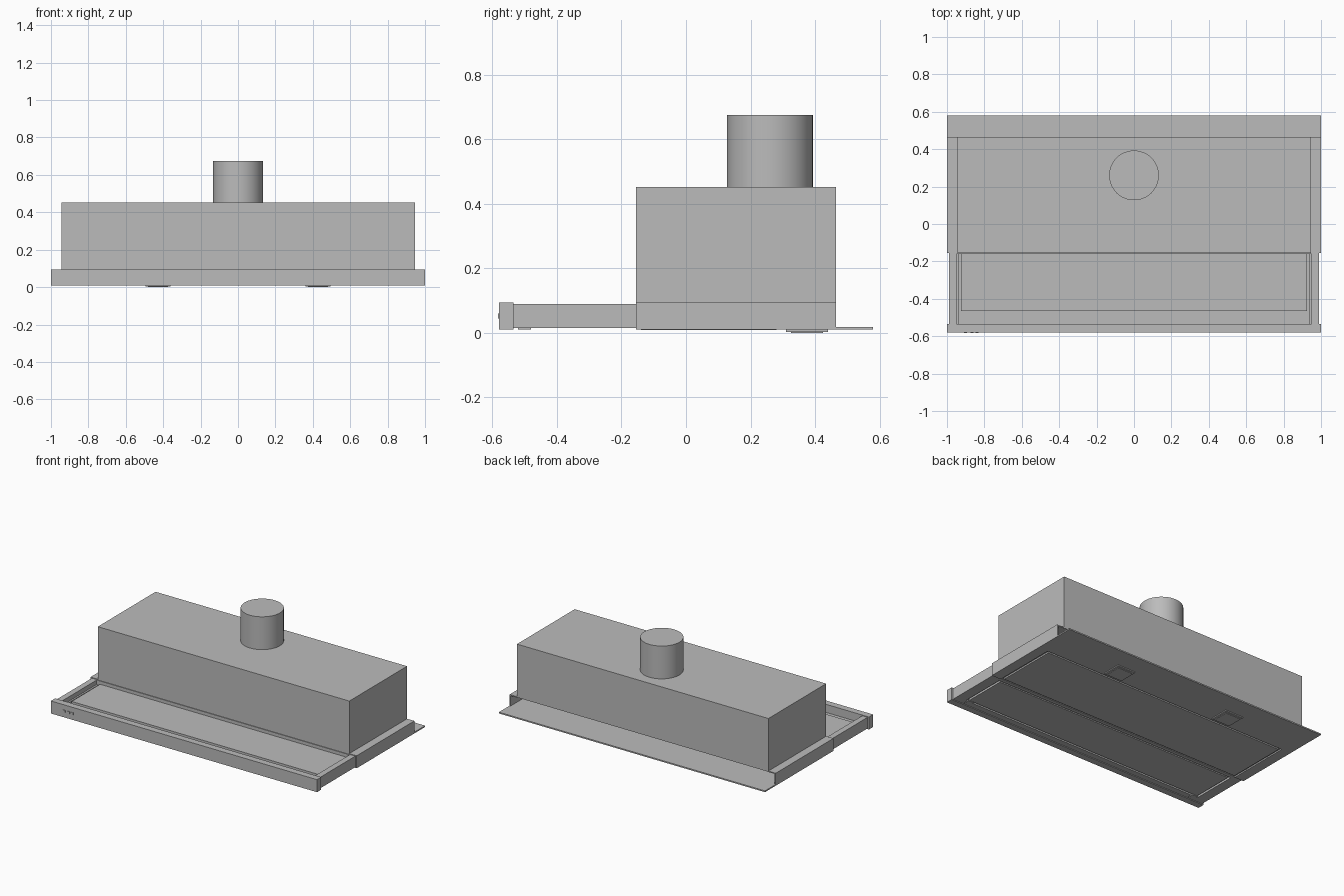
import bpy
import bmesh

cube = bpy.data.objects.get("Cube")
if cube:
    bpy.data.objects.remove(cube, do_unlink=True)

steel = bpy.data.materials.new("brushed grey steel")
steel.use_nodes = True
GREY = (0.5, 0.5, 0.5, 1)
steel.diffuse_color = GREY
steel.node_tree.nodes["Principled BSDF"].inputs["Base Color"].default_value = GREY


def finish(name, bm):
    mesh = bpy.data.meshes.new(name)
    bm.to_mesh(mesh)
    bm.free()
    mesh.materials.append(steel)
    obj = bpy.data.objects.new(name, mesh)
    bpy.context.collection.objects.link(obj)
    return obj


def box(name, x, y, z):
    """Box from (min, max) ranges along each axis."""
    bm = bmesh.new()
    bmesh.ops.create_cube(bm, size=1)
    for v in bm.verts:
        for i, (low, high) in enumerate((x, y, z)):
            v.co[i] = high if v.co[i] > 0 else low
    return finish(name, bm)


def pair(name, x, y, z):
    """Same box on both sides of the hood."""
    box("left_" + name, x, y, z)
    box("right_" + name, (-x[1], -x[0]), y, z)


def wide(name, half, y, z):
    box(name, (-half, half), y, z)


FRONT, BACK, SPLIT, REAR = -0.58, 0.58, -0.155, 0.465

# Motor housing and its wider, open-backed skirt
wide("motor_housing", 0.945, (SPLIT, REAR), (0.09, 0.452))
pair("skirt_top", (0.94, 1), (SPLIT, REAR), (0.088, 0.095))
pair("skirt_wall", (0.992, 1), (SPLIT, REAR), (0.01, 0.095))
pair("skirt_front", (0.94, 1), (SPLIT, SPLIT + 0.008), (0.01, 0.095))

# Exhaust duct
bm = bmesh.new()
bmesh.ops.create_cone(bm, cap_ends=True, segments=48,
                      radius1=0.133, radius2=0.133, depth=0.225)
bmesh.ops.translate(bm, verts=bm.verts, vec=(0, 0.26, 0.5625))
duct = finish("exhaust_duct", bm)
bpy.context.view_layer.objects.active = duct
duct.select_set(True)
bpy.ops.object.shade_smooth_by_angle()

# Base plate with a gap around the rear filter
wide("base_back", 1, (0.29, BACK), (0.01, 0.019))
pair("base_side", (0.93, 0.992), (SPLIT, 0.29), (0.01, 0.019))
wide("base_cover", 0.94, (SPLIT, 0.30), (0.019, 0.025))
wide("rear_filter", 0.915, (-0.14, 0.28), (0.009, 0.02))

# Lamps under the base
pair("lamp", (0.36, 0.495), (0.31, 0.44), (0.003, 0.012))
pair("lamp_lens", (0.375, 0.48), (0.325, 0.425), (0, 0.004))

# Sliding drawer: front panel, rails and rim
wide("front_panel", 1, (FRONT, -0.535), (0.01, 0.095))
pair("drawer_rail", (0.95, 0.99), (-0.535, SPLIT), (0.015, 0.09))
pair("drawer_ledge", (0.938, 0.95), (-0.535, SPLIT), (0.015, 0.06))
wide("drawer_back", 0.95, (-0.16, -0.148), (0.02, 0.09))

# Recessed tray with a raised inner panel
wide("tray_floor", 0.945, (-0.535, SPLIT), (0.028, 0.04))
wide("tray_panel", 0.925, (-0.465, SPLIT), (0.035, 0.068))

# Drawer underside with a gap around the front filter
wide("drawer_front_bar", 0.95, (-0.535, -0.495), (0.015, 0.03))
wide("drawer_rear_bar", 0.95, (-0.18, SPLIT), (0.015, 0.03))
pair("drawer_side_bar", (0.92, 0.95), (-0.495, -0.18), (0.015, 0.03))
wide("front_filter", 0.905, (-0.482, -0.19), (0.015, 0.03))
pair("drawer_pad", (0.87, 0.91), (-0.52, -0.48), (0.011, 0.016))

# Control buttons on the front panel
for i, x in enumerate((-0.9, -0.865, -0.84)):
    box(f"button_{i + 1}", (x - 0.008, x + 0.008),
        (FRONT - 0.003, FRONT), (0.045, 0.06))
